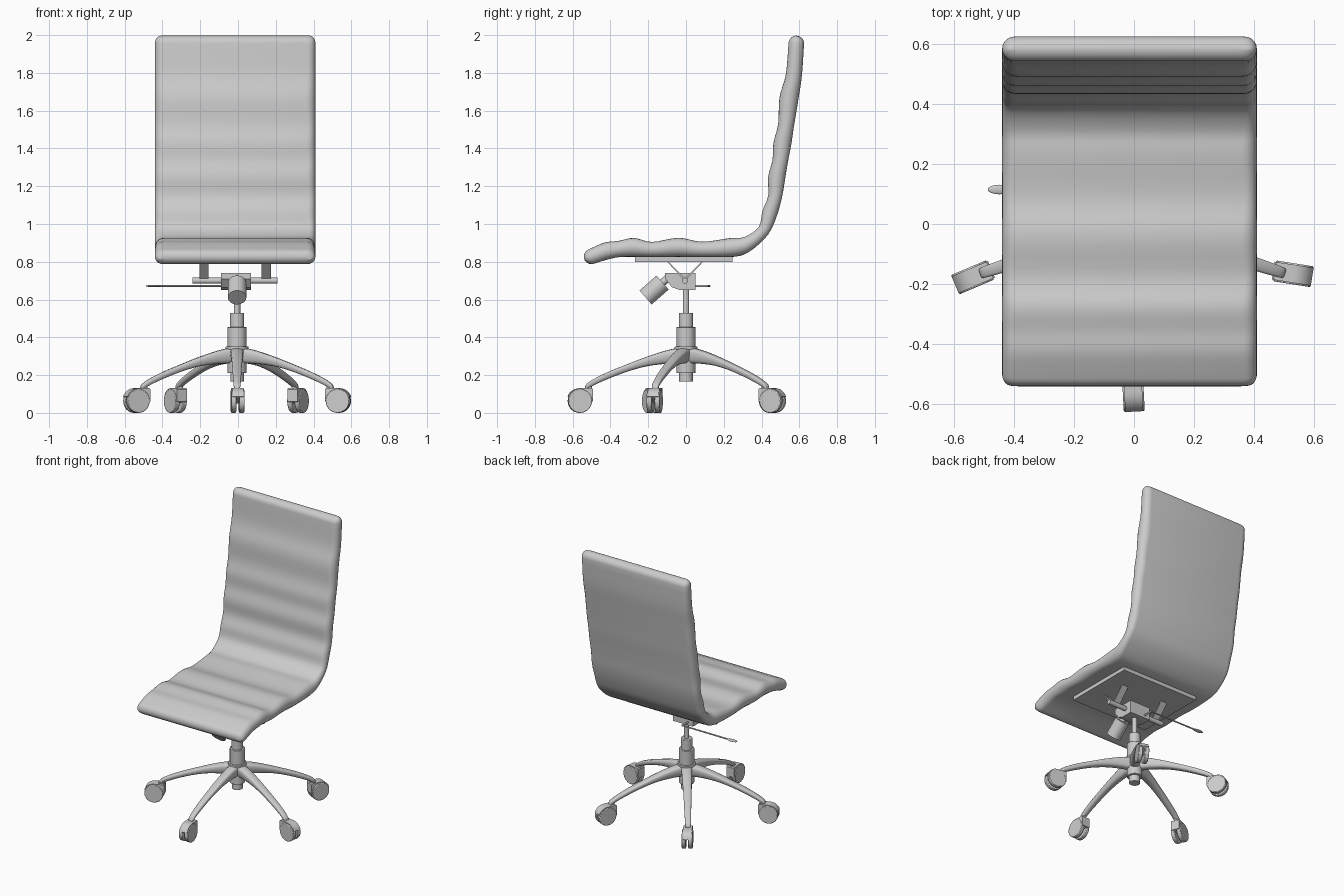
import bpy, bmesh
from math import sin, cos, pi, radians
from mathutils import Vector, Matrix

cube = bpy.data.objects.get("Cube")
if cube:
    bpy.data.objects.remove(cube)

grey = bpy.data.materials.new("plain grey")
grey.use_nodes = True
colour = (0.6, 0.6, 0.6, 1)
grey.diffuse_color = colour
grey.node_tree.nodes["Principled BSDF"].inputs["Base Color"].default_value = colour

CX = -0.005  # axis of the swivel column


def finish(name, bm, smooth=40, bevel=0):
    """Turn a bmesh into a shaded object."""
    bmesh.ops.recalc_face_normals(bm, faces=bm.faces)
    mesh = bpy.data.meshes.new(name)
    bm.to_mesh(mesh)
    bm.free()
    mesh.materials.append(grey)
    ob = bpy.data.objects.new(name, mesh)
    bpy.context.collection.objects.link(ob)
    if bevel:
        mod = ob.modifiers.new("soft edges", "BEVEL")
        mod.width, mod.segments = bevel, 2
    bpy.ops.object.select_all(action="DESELECT")
    ob.select_set(True)
    bpy.context.view_layer.objects.active = ob
    bpy.ops.object.shade_smooth_by_angle(angle=radians(smooth))
    return ob


def loft(name, rings, smooth=40):
    """Skin a list of equal point rings and cap both ends."""
    bm = bmesh.new()
    loops = [[bm.verts.new(p) for p in ring] for ring in rings]
    n = len(loops[0])
    for a, b in zip(loops, loops[1:]):
        for i in range(n):
            j = (i + 1) % n
            bm.faces.new((a[i], a[j], b[j], b[i]))
    bm.faces.new(loops[0])
    bm.faces.new(loops[-1])
    return finish(name, bm, smooth)


def cylinder(name, start, end, radius, sides=32, bevel=0):
    start, end = Vector(start), Vector(end)
    axis = end - start
    place = Matrix.Translation((start + end) / 2) @ axis.to_track_quat("Z", "Y").to_matrix().to_4x4()
    bm = bmesh.new()
    bmesh.ops.create_cone(bm, cap_ends=True, segments=sides, radius1=radius,
                          radius2=radius, depth=axis.length, matrix=place)
    return finish(name, bm, bevel=bevel)


def prism(name, profile, x0, x1, bevel=0):
    """Extrude a (y, z) outline along x."""
    bm = bmesh.new()
    face = bm.faces.new([bm.verts.new((x0, y, z)) for y, z in profile])
    ext = bmesh.ops.extrude_face_region(bm, geom=[face])["geom"]
    bmesh.ops.translate(bm, vec=(x1 - x0, 0, 0),
                        verts=[v for v in ext if isinstance(v, bmesh.types.BMVert)])
    return finish(name, bm, smooth=25, bevel=bevel)


def rect(y0, y1, z0, z1):
    return [(y0, z0), (y1, z0), (y1, z1), (y0, z1)]


# Padded shell: sitting side (y, z) paired with the underside (y, z)
padding = [
    (-.515, .866, -.487, .79), (-.43, .902, -.415, .812), (-.36, .91, -.35, .825),
    (-.275, .926, -.275, .826), (-.18, .905, -.18, .826), (-.04, .927, -.04, .826),
    (.085, .906, .085, .826), (.23, .925, .26, .827), (.31, .932, .345, .86),
    (.385, .985, .435, .945), (.405, 1.07, .48, 1.04), (.435, 1.15, .508, 1.14),
    (.435, 1.25, .525, 1.24), (.458, 1.34, .54, 1.33), (.463, 1.43, .557, 1.42),
    (.488, 1.53, .572, 1.52), (.495, 1.67, .595, 1.66), (.528, 1.79, .614, 1.79),
    (.543, 1.955, .625, 1.957)]


def spline(points, steps):
    """Catmull-Rom curve through the points."""
    pts = [Vector(p) for p in points]
    pts = [pts[0] * 2 - pts[1]] + pts + [pts[-1] * 2 - pts[-2]]
    out = []
    for a, b, c, d in zip(pts, pts[1:], pts[2:], pts[3:]):
        for k in range(steps):
            t = k / steps
            out.append(((b * 2) + (c - a) * t + (a * 2 - b * 5 + c * 4 - d) * t * t
                        + (b * 3 - a - c * 3 + d) * t ** 3) / 2)
    return out + [pts[-2]]


def shell_ring(station, turn=0, side=0):
    """Flat section with round ends; turn sweeps it over the end cap."""
    inner, outer = Vector((0, *station[:2])), Vector((0, *station[2:]))
    half = (inner - outer) / 2
    h = half.length
    along = half.cross(Vector((1, 0, 0))).normalized()
    if along.y + along.z < 0:
        along = -along
    centre = (inner + outer) / 2 + along * side * h * sin(turn)
    reach = 0.425 - h - h * (1 - cos(turn)) * 0.8
    ring = []
    for end in (1, -1):
        for k in range(11):
            a = end * (pi / 2 - pi * k / 10) if end > 0 else -pi / 2 - pi * k / 10
            x = -0.015 + end * reach + h * cos(a)
            ring.append(centre + half * sin(a) * cos(turn) + Vector((x, 0, 0)))
    return ring


stations = spline(padding, 4)
turns = [radians(a) for a in (15, 30, 45, 60, 75, 86)]
rings = [shell_ring(stations[0], t, -1) for t in reversed(turns)]
rings += [shell_ring(s) for s in stations]
rings += [shell_ring(stations[-1], t, 1) for t in turns]
loft("seat_and_back", rings, 80)

# Seat plate, straps and tilt mechanism
prism("seat_plate", rect(-.27, .245, .80, .83), -.32, .29)
for side, x in (("right", -.18), ("left", .15)):
    strap = [(-.105, .805), (-.097, .805), (-.005, .712), (.087, .805), (.095, .805), (-.005, .698)]
    prism(side + "_strap", strap, x - .025, x + .025)
cylinder("cross_bar", (-.24, -.005, .70), (.21, -.005, .70), .016)
prism("tilt_housing", [(-.11, .74), (.05, .74), (.05, .65), (-.03, .65), (-.075, .665), (-.11, .71)],
      -.09, .07)
cylinder("tension_knob", (CX, -.214, .611), (CX, -.124, .69), .049)
cylinder("tension_shaft", (CX, -.13, .685), (CX, -.09, .72), .02)

# Height lever
cylinder("lever_root", (-.05, .04, .672), (-.05, .115, .672), .006, 12)
cylinder("lever_rod", (-.045, .113, .672), (-.43, .115, .672), .005, 12)
bm = bmesh.new()
bmesh.ops.create_uvsphere(bm, u_segments=20, v_segments=10, radius=1, matrix=
                          Matrix.Translation((-.448, .115, .672)) @ Matrix.Diagonal((.04, .016, .006, 1)))
finish("lever_paddle", bm)

# Gas column and hub
for name, z0, z1, r in (("piston", .52, .67, .017), ("column_sleeve", .45, .53, .038),
                        ("column_tube", .34, .455, .05), ("hub_collar", .335, .352, .06),
                        ("hub", .21, .34, .05), ("column_foot", .165, .215, .036)):
    cylinder(name, (CX, 0, z0), (CX, 0, z1), r, bevel=.003)

# Five star legs: distance, top, bottom, half width
leg = spline([(.02, .348, .262, .04), (.1, .332, .26, .037), (.2, .30, .248, .033),
              (.3, .262, .222, .029), (.4, .222, .185, .026), (.48, .184, .15, .023),
              (.525, .155, .125, .02), (.535, .138, .122, .014)], 3)


def leg_ring(s):
    """Rounded section, narrower along the underside."""
    ring = []
    for k in range(16):
        c, d = cos(2 * pi * k / 16), sin(2 * pi * k / 16)
        wide = abs(c) ** .6 * (1 if c > 0 else -1)
        tall = abs(d) ** .7 * (1 if d > 0 else -1)
        ring.append((s[0], s[3] * wide * (.87 + .13 * tall),
                     (s[1] + s[2]) / 2 + tall * (s[1] - s[2]) / 2))
    return ring


# Caster hood: arc over the wheels, square corner on the inner side
arc = [(.068 * cos(radians(a)), .063 + .068 * sin(radians(a))) for a in range(20, 91, 10)]
hood = arc + [(-.062, .131), (-.068, .125), (-.068, .06), (-.03, .05), (.02, .063)]

for i, swing in enumerate((3, 9, 10, -5, 5)):
    heading = radians(-90 + 72 * i)
    arm = Matrix.Translation((CX, 0, 0)) @ Matrix.Rotation(heading, 4, "Z")
    tag = "_" + str(i + 1)
    loft("leg" + tag, [leg_ring(s) for s in leg]).matrix_world = arm
    cylinder("caster_stem" + tag, (.512, 0, .10), (.512, 0, .15), .014, 16).matrix_world = arm
    # The caster swivels on its stem; its rolling direction is local y
    caster = (arm @ Matrix.Translation((.512, 0, 0)) @ Matrix.Rotation(radians(swing), 4, "Z")
              @ Matrix.Translation((.05, 0, 0)) @ Matrix.Rotation(-pi / 2, 4, "Z"))
    prism("caster_hood" + tag, hood, -.03, .03).matrix_world = caster
    for side, s in (("left", 1), ("right", -1)):
        wheel = cylinder("caster_wheel_" + side + tag, (s * .008, 0, .063), (s * .035, 0, .063),
                         .063, 32, .004)
        wheel.matrix_world = caster
